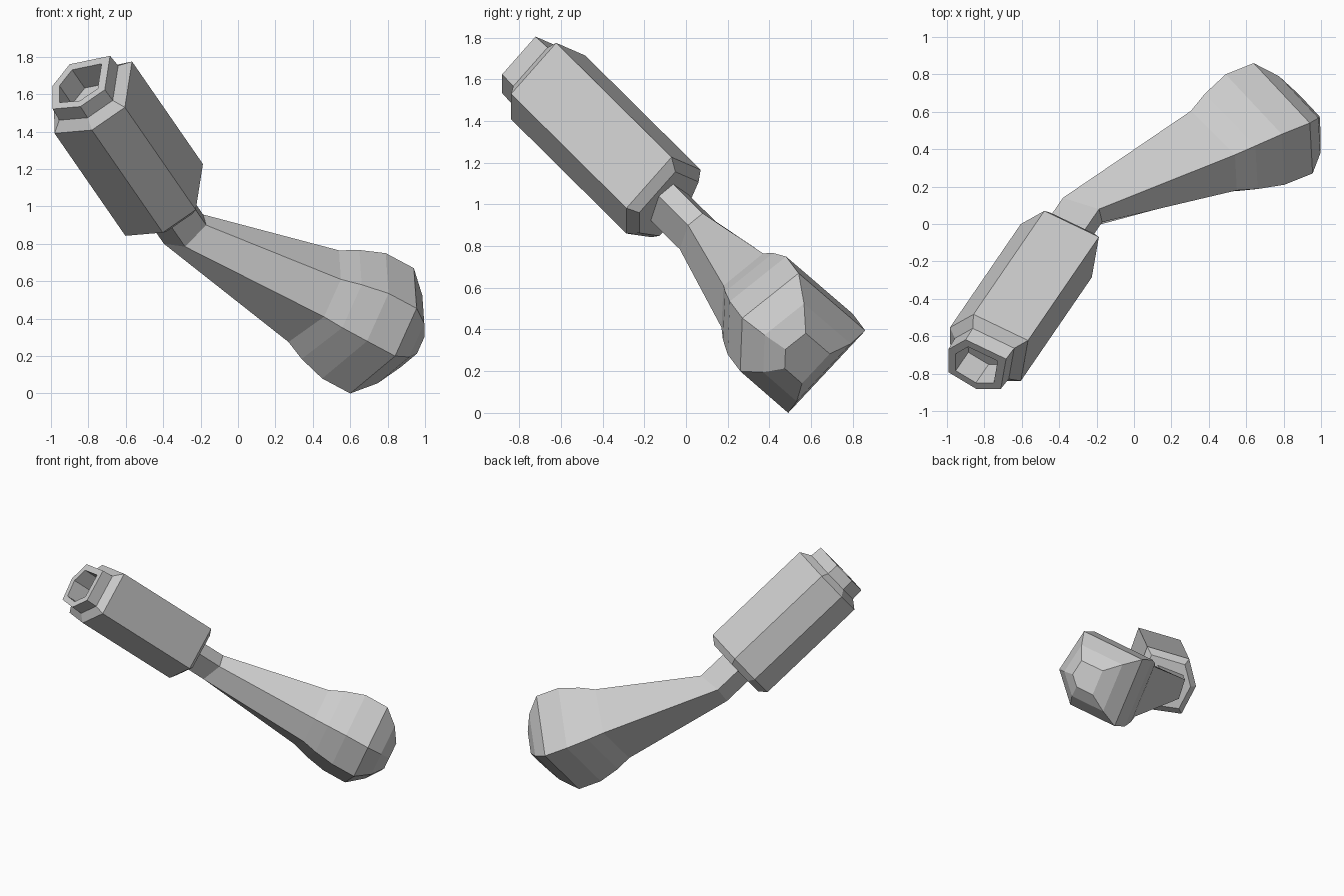
import bpy
import bmesh
from mathutils import Vector

cube = bpy.data.objects.get("Cube")
if cube:
    bpy.data.objects.remove(cube, do_unlink=True)

grey = bpy.data.materials.new("plain_grey")
grey.use_nodes = True
grey.diffuse_color = (0.6, 0.6, 0.6, 1)
grey.node_tree.nodes["Principled BSDF"].inputs["Base Color"].default_value = (0.6, 0.6, 0.6, 1)


def loft(name, rings):
    """Skin a list of equal-sized rings and cap both ends."""
    bm = bmesh.new()
    loops = [[bm.verts.new(p) for p in ring] for ring in rings]
    count = len(loops[0])
    for low, high in zip(loops, loops[1:]):
        for i in range(count):
            j = (i + 1) % count
            bm.faces.new((low[i], low[j], high[j], high[i]))
    bm.faces.new(loops[0][::-1])
    bm.faces.new(loops[-1])
    bmesh.ops.recalc_face_normals(bm, faces=bm.faces)
    mesh = bpy.data.meshes.new(name)
    bm.to_mesh(mesh)
    bm.free()
    mesh.materials.append(grey)
    obj = bpy.data.objects.new(name, mesh)
    bpy.context.collection.objects.link(obj)
    return obj


def middle(ring):
    return sum(ring, Vector()) / len(ring)


def resize(ring, scale, shift=Vector()):
    c = middle(ring)
    return [c + (p - c) * scale + shift for p in ring]


# Frame of the six-sided barrel: axis points towards the neck
axis = Vector((0.437, 0.638, -0.632)).normalized()
across = Vector((0.716, 0.157, 0.681))
across = (across - axis * across.dot(axis)).normalized()
side = axis.cross(across)
base = Vector((-0.414, -0.122, 1.017))
section = [(0.313, 0), (0.085, 0.237), (-0.124, 0.19),
           (-0.26, 0), (-0.124, -0.19), (0.085, -0.237)]


def barrel_ring(along, scale):
    return [base + axis * along + (across * a + side * b) * scale for a, b in section]


# Barrel with bevelled ends, a collar and a socket sunk into it
profile = [(0.045, 0.8), (0, 1), (-0.866, 1), (-0.911, 0.76),
           (-1.0, 0.74), (-1.0, 0.54), (-0.846, 0.54)]
loft("barrel", [barrel_ring(t, s) for t, s in profile])

# Five-sided neck, extruded out of the barrel
neck = [Vector(p) for p in [(-0.187, 0.08, 0.957), (-0.17, 0.01, 0.9),
                            (-0.283, -0.03, 0.785), (-0.396, 0.05, 0.8),
                            (-0.38, 0.14, 0.92)]]
neck_root = [p - axis * ((p - base).dot(axis) - 0.03) for p in neck]

# Flared bulb: widest ring, plus the rings leading into and out of it
wide = [Vector(p) for p in [(0.94, 0.54, 0.67), (0.955, 0.27, 0.455),
                            (0.84, 0.26, 0.2), (0.6, 0.49, 0.0),
                            (0.64, 0.86, 0.395)]]
shoulder = [p - Vector((0.15, 0.06, -0.08)) for p in wide]
flare = [Vector(p) for p in [(0.54, 0.37, 0.765), (0.55, 0.18, 0.61),
                             (0.46, 0.17, 0.41), (0.27, 0.33, 0.275),
                             (0.305, 0.605, 0.57)]]
swell = resize([a.lerp(b, 0.42) for a, b in zip(flare, shoulder)], 1.03)
out = Vector((0.81, 0.39, -0.44)).normalized()
rim = resize(wide, 0.7, out * 0.11)
tip = resize(wide, 0.36, out * 0.18)
loft("flared_handle", [neck_root, neck, flare, swell, shoulder, wide, rim, tip])
